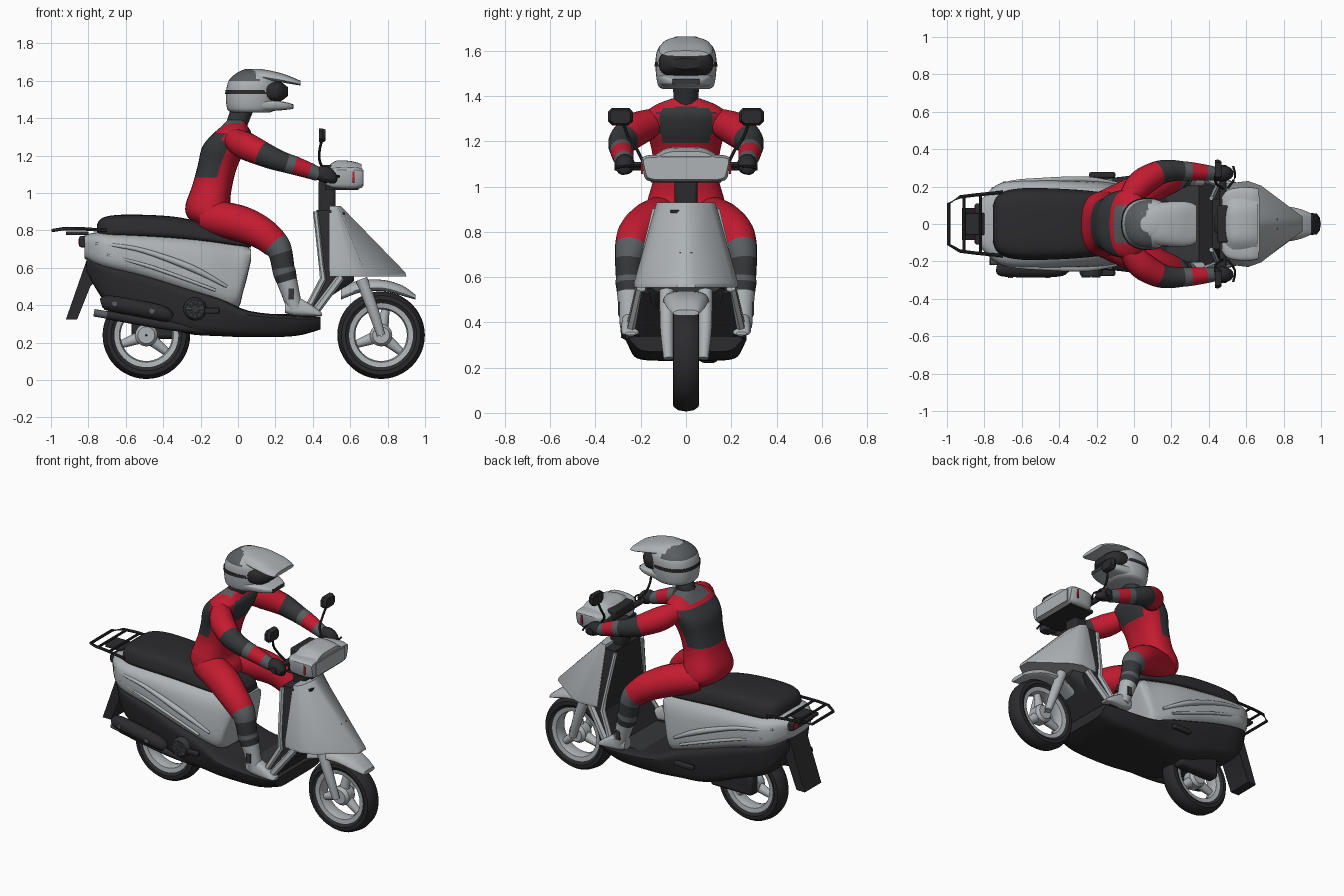
import bpy, bmesh, math
from mathutils import Vector


def mat(name, r, g, b):
    m = bpy.data.materials.new(name)
    m.diffuse_color = (r, g, b, 1)
    return m


SILVER = mat("silver paint", .42, .45, .47)
BLACK = mat("black plastic", .024, .024, .027)
RED = mat("red suit", .55, .011, .03)
DARK = mat("dark grey panel", .036, .038, .042)
GREY = mat("mid grey", .1, .11, .12)


def finish(name, bm, mats, angle=40, bevel=0):
    bmesh.ops.recalc_face_normals(bm, faces=bm.faces)
    me = bpy.data.meshes.new(name)
    bm.to_mesh(me)
    bm.free()
    ob = bpy.data.objects.new(name, me)
    bpy.context.collection.objects.link(ob)
    for m in mats:
        me.materials.append(m)
    bpy.ops.object.select_all(action='DESELECT')
    bpy.context.view_layer.objects.active = ob
    ob.select_set(True)
    bpy.ops.object.shade_smooth_by_angle(angle=math.radians(angle))
    if bevel:
        b = ob.modifiers.new("bevel", 'BEVEL')
        b.width, b.segments = bevel, 2
    return ob


def spline(pts, sub):
    """Catmull-Rom through tuples of any length."""
    out = []
    for i in range(len(pts) - 1):
        a, b, c, d = pts[max(i - 1, 0)], pts[i], pts[i + 1], pts[min(i + 2, len(pts) - 1)]
        for k in range(sub):
            t = k / sub
            out.append(tuple(.5 * (2 * q + (r - p) * t + (2 * p - 5 * q + 4 * r - s) * t * t
                                   + (3 * q - p - 3 * r + s) * t ** 3)
                             for p, q, r, s in zip(a, b, c, d)))
    return out + [tuple(pts[-1])]


def skin(name, rings, mats, seg=None, rule=None, loop=False, angle=40):
    """Bridge rings; colour by segment list or by a rule on the face centre."""
    bm = bmesh.new()
    vs = [[bm.verts.new(p) for p in r] for r in rings]
    n, m = len(rings[0]), len(rings)
    for i in range(m if loop else m - 1):
        for j in range(n):
            f = bm.faces.new((vs[i][j], vs[i][(j + 1) % n], vs[(i + 1) % m][(j + 1) % n], vs[(i + 1) % m][j]))
            c = f.calc_center_median()
            f.material_index = rule(c) if rule else (seg[i * len(seg) // (m - 1)] if seg else 0)
    if not loop:
        bm.faces.new(vs[0])
        e = bm.faces.new(vs[-1])
        e.material_index = seg[-1] if seg else 0
    return finish(name, bm, mats, angle)


def sup(t, n):
    c, s = math.cos(t), math.sin(t)
    return math.copysign(abs(c) ** (2 / n), c), math.copysign(abs(s) ** (2 / n), s)


def hull(name, st, mats, n=3, cy=0, sub=4, k=28, rule=None, angle=40):
    """Loft along x: stations are (x, low z, high z, low half width, high half width)."""
    rings = []
    for x, zb, zt, wb, wt in spline(st, sub):
        r = []
        for j in range(k):
            c, s = sup(2 * math.pi * (j + .5) / k, n)
            r.append((x, cy + (wb + (wt - wb) * (s + 1) / 2) * c, (zb + zt) / 2 + (zt - zb) / 2 * s))
        rings.append(r)
    return skin(name, rings, mats, rule=rule, angle=angle)


def stack(name, st, mats, n=2.3, sub=5, k=36, rule=None, angle=40):
    """Loft along z: stations are (z, back x, front x, half width)."""
    rings = []
    for z, a, b, w in spline(st, sub):
        q = [sup(2 * math.pi * (j + .5) / k, n) for j in range(k)]
        rings.append([((a + b) / 2 + (b - a) / 2 * c, w * s, z) for c, s in q])
    return skin(name, rings, mats, rule=rule, angle=angle)


def tube(name, pts, mats, seg=None, sub=4, k=14, loop=False):
    """Round limb or bar: points are (x, y, z, radius)."""
    p = spline(pts, sub)
    rings = []
    for i, q in enumerate(p):
        t = (Vector(p[min(i + 1, len(p) - 1)][:3]) - Vector(p[max(i - 1, 0)][:3])).normalized()
        u = t.cross(Vector((0, 1, 0)) if abs(t.y) < .9 else Vector((1, 0, 0))).normalized()
        v = t.cross(u)
        rings.append([Vector(q[:3]) + q[3] * (u * math.cos(a) + v * math.sin(a))
                      for a in (2 * math.pi * j / k for j in range(k))])
    return skin(name, rings, mats, seg=seg)


def box(name, c, s, m, bevel=0):
    bm = bmesh.new()
    bmesh.ops.create_cube(bm, size=1)
    for v in bm.verts:
        v.co = Vector(c) + Vector([a * b for a, b in zip(v.co, s)])
    return finish(name, bm, [m], 40, bevel)


def lathe(name, prof, c, m, k=48):
    """Spin a closed (radius, y) profile about the y axis."""
    rings = [[(c[0] + r * math.cos(a), c[1] + y, c[2] + r * math.sin(a)) for r, y in prof]
             for a in (2 * math.pi * i / k for i in range(k))]
    return skin(name, rings, [m], loop=True, angle=35)


# wheels
for tag, cx in (("front", .765), ("rear", -.49)):
    c = (cx, 0, .24)
    lathe(tag + "_tyre", [(.168, -.045), (.19, -.058), (.212, -.056), (.228, -.035), (.234, 0),
                          (.228, .035), (.212, .056), (.19, .058), (.168, .045)], c, BLACK)
    lathe(tag + "_rim", [(.172, -.047), (.172, .047), (.145, .042), (.138, .02), (.138, -.02), (.145, -.042)], c, SILVER)
    lathe(tag + "_hub", [(.005, -.05), (.045, -.05), (.06, -.03), (.06, .03), (.045, .05), (.005, .05)], c, SILVER, 24)
    for i in range(3):
        a = math.radians(80 + 120 * i)
        d = (math.cos(a), math.sin(a))
        tube(f"{tag}_spoke_{i}", [(cx + d[0] * r, 0, .24 + d[1] * r, w) for r, w in ((.03, .034), (.15, .02))],
             [SILVER], sub=1)

# bodywork
hull("lower_body", [(-.81, .58, .66, .1, .12), (-.7, .41, .62, .17, .21), (-.5, .33, .57, .2, .235),
                    (-.28, .25, .5, .215, .25), (-.1, .235, .44, .22, .26), (.06, .23, .37, .225, .28),
                    (.3, .235, .345, .22, .28), (.44, .27, .34, .2, .265)], [BLACK], 6)
hull("rear_cowl", [(-.82, .65, .775, .12, .13), (-.76, .61, .79, .19, .19), (-.68, .58, .79, .23, .225),
                   (-.5, .53, .785, .24, .23), (-.2, .43, .765, .25, .205), (-.02, .37, .74, .21, .17),
                   (.03, .48, .725, .18, .16), (.07, .64, .70, .14, .14)], [SILVER], 3.8)
hull("seat", [(-.755, .78, .83, .1, .08), (-.72, .76, .87, .17, .14), (-.6, .76, .885, .205, .165),
              (-.35, .75, .875, .2, .16), (-.15, .73, .835, .18, .14), (.02, .71, .80, .15, .11),
              (.07, .71, .75, .11, .08)], [BLACK], 4)
hull("floor_mat", [(.03, .34, .355, .2, .2), (.38, .335, .352, .2, .2)], [DARK], 8, sub=1)
for s, tag in ((-1, "right"), (1, "left")):
    tube(tag + "_side_trim", [(-.76, s * .188, .73, .006), (-.66, s * .222, .72, .01), (-.5, s * .234, .69, .013),
                              (-.25, s * .236, .6, .018), (-.06, s * .21, .5, .008)], [SILVER])
    tube(tag + "_lower_trim", [(-.7, s * .22, .67, .006), (-.45, s * .237, .6, .01),
                               (-.12, s * .233, .48, .008)], [SILVER])
    # passenger footrest
    box(tag + "_footrest", (-.17, s * .262, .37), (.14, .03, .03), BLACK, .008)

# tail light, mud flap and rack
box("tail_light", (-.82, 0, .74), (.06, .22, .06), BLACK, .01)
for y in (-.085, .085):
    box("tail_lens", (-.849, y, .74), (.008, .035, .03), RED)
box("rack_plate", (-.86, 0, .785), (.12, .12, .02), BLACK, .005)
skin("mud_flap", [[(-.81, y, .64), (-.92, y, .325), (-.86, y, .325), (-.79, y, .5), (-.69, y, .6)]
                  for y in (-.085, .085)], [BLACK])
tube("rack_frame", [(-.7, -.17, .8, .009), (-.85, -.155, .81, .009), (-.93, -.145, .81, .009),
                    (-.99, -.11, .8, .009), (-.99, .11, .8, .009), (-.93, .145, .81, .009),
                    (-.85, .155, .81, .009), (-.7, .17, .8, .009)], [BLACK], sub=1, k=8)
for x in (-.91, -.82):
    tube("rack_bar", [(x, -.15, .81, .008), (x, .15, .81, .008)], [BLACK], sub=1, k=8)

# exhaust and engine
tube("muffler", [(-.73, -.24, .41, .025), (-.68, -.242, .41, .042), (-.42, -.242, .36, .042),
                 (-.36, -.235, .33, .025)], [BLACK])
tube("exhaust_tip", [(-.77, -.2, .36, .02), (-.68, -.2, .345, .02)], [GREY], sub=1)
tube("exhaust_pipe", [(-.7, -.2, .35, .025), (-.36, -.2, .29, .025), (-.1, -.18, .26, .02)], [BLACK])
for x, z in ((-.66, .41), (-.46, .37)):
    lathe("muffler_bolt", [(.001, -.01), (.014, -.01), (.014, .01), (.001, .01)], (x, -.28, z), GREY, 12)
box("engine_case", (-.42, .1, .29), (.3, .08, .14), BLACK, .02)
lathe("fan_cover", [(.001, -.02), (.05, -.02), (.062, .0), (.062, .03), (.001, .03)], (-.23, -.262, .38), DARK, 24)
for i in range(10):
    a = i * math.pi / 5
    tube(f"fan_rib_{i}", [(-.23 + r * math.cos(a), -.283, .38 + r * math.sin(a), .004) for r in (.018, .05)],
         [GREY], sub=1, k=6)


# front shield
def band(z, pts):
    return [(x, y, z) for x, y in pts] + [(x, -y, z) for x, y in reversed(pts)]


skin("nose_shield", [band(.93, [(.49, .13), (.515, .13), (.535, .105), (.55, .02)]),
                     band(.575, [(.49, .215), (.61, .23), (.68, .205), (.895, .035)]),
                     band(.555, [(.49, .215), (.61, .228), (.68, .203), (.9, .04)])], [SILVER], angle=35)
skin("inner_shield", [band(z, [(a, w), (b, w)]) for z, a, b, w in
                      ((.91, .42, .5, .135), (.6, .445, .5, .205), (.53, .45, .56, .205), (.34, .34, .41, .25))],
     [BLACK], angle=20)
box("nose_slot", (.563, -.035, .89), (.02, .065, .012), BLACK)
for y in (-.025, .025):
    box("nose_screw", (.737, y, .705), (.06, .009, .009), DARK)
for s, tag in ((-1, "right"), (1, "left")):
    tube(tag + "_shield_edge", [(.415, s * .137, .9, .014), (.445, s * .203, .62, .014), (.455, s * .21, .54, .018),
                                (.355, s * .255, .35, .018)], [SILVER], sub=1, k=6)
    tube(tag + "_lower_shield", [(.55, s * .2, .55, .022), (.40, s * .245, .35, .022)], [SILVER], sub=1, k=6)
    # fork
    tube(tag + "_fork", [(.66, s * .085, .54, .032), (.72, s * .085, .38, .03), (.765, s * .078, .24, .022)], [SILVER])
hull("front_fender", [(.55, .43, .5, .09, .06), (.66, .47, .535, .115, .08), (.78, .475, .535, .11, .08),
                      (.88, .45, .505, .095, .06), (.95, .43, .455, .06, .05)], [SILVER], 3)
hull("wheel_well", [(.5, .45, .556, .15, .2), (.62, .53, .556, .12, .16)], [DARK], 6, sub=1)

# steering head and handlebar
box("steering_column", (.475, 0, .97), (.09, .1, .2), BLACK, .015)
hull("handlebar_cowl", [(.47, 1.04, 1.12, .13, .15), (.5, 1.025, 1.135, .17, .185), (.56, 1.02, 1.14, .18, .2),
                        (.63, 1.02, 1.14, .18, .2), (.665, 1.03, 1.13, .17, .195)], [SILVER], 7, angle=30)
hull("cowl_hood", [(.49, 1.1, 1.15, .17, .07), (.53, 1.1, 1.175, .19, .085), (.61, 1.1, 1.17, .19, .085),
                   (.66, 1.1, 1.155, .18, .08)], [SILVER], 5, sub=2, angle=30)
box("headlight", (.666, 0, 1.08), (.009, .3, .085), SILVER)
box("dash_panel", (.475, 0, 1.12), (.06, .2, .06), BLACK, .01)
box("cowl_base", (.555, 0, 1.027), (.18, .31, .02), BLACK)
tube("handlebar", [(.475, -.315, 1.09, .019), (.475, .315, 1.09, .019)], [BLACK], sub=1)
for s, tag in ((-1, "right"), (1, "left")):
    box(tag + "_cowl_stripe", (.618, s * .194, 1.085), (.01, .009, .06), RED)
    tube(tag + "_brake_lever", [(.5, s * .19, 1.09, .007), (.54, s * .25, 1.09, .006), (.53, s * .31, 1.085, .006)], [BLACK], k=8)
    tube(tag + "_mirror_stem", [(.475, s * .19, 1.11, .007), (.44, s * .215, 1.16, .007), (.435, s * .255, 1.22, .007),
                                (.45, s * .28, 1.29, .007)], [BLACK], k=8)
    skin(tag + "_mirror", [[(x, s * .29 + w * a, 1.308 + w * b) for a, b in
                            ((-.055, .022), (-.04, .038), (.04, .038), (.055, .022), (.055, -.02), (.035, -.038),
                             (-.035, -.038), (-.055, -.02))] for x, w in ((.432, .95), (.45, 1), (.468, .8))], [BLACK])


# rider torso with chest and back panels
def suit(c):
    if 1.19 < c.z < 1.36 and abs(c.y) < .125 and c.x > -.35 + .3 * c.z:
        return 1
    if 1.09 < c.z < 1.32 and abs(c.y) < .178 and c.x < -.12 + .35 * (c.z - 1.1):
        return 1
    return 2 if c.z > 1.335 and abs(c.y) < .1 and c.x < .02 else 0


stack("torso", [(.83, -.23, .0, .15), (.88, -.275, -.01, .175), (.94, -.28, -.04, .17), (1.04, -.245, -.03, .145),
                (1.15, -.215, .0, .15), (1.25, -.19, .05, .175), (1.32, -.13, .07, .18), (1.36, -.085, .05, .135),
                (1.39, -.055, .035, .06)], [RED, DARK, GREY], 2.5, rule=suit)
tube("neck", [(-.01, 0, 1.36, .055), (.03, 0, 1.47, .06)], [DARK], sub=1)

for s, tag in ((-1, "right"), (1, "left")):
    # arm, glove
    tube(tag + "_arm", [(-.03, s * .13, 1.29, .058), (.035, s * .215, 1.255, .074), (.13, s * .272, 1.21, .066),
                        (.20, s * .285, 1.18, .058), (.26, s * .284, 1.16, .052), (.30, s * .282, 1.148, .05),
                        (.38, s * .275, 1.12, .043), (.43, s * .27, 1.1, .037)],
         [RED, DARK, GREY], seg=[0, 0, 1, 1, 2, 0, 2], k=18)
    tube(tag + "_glove", [(.42, s * .27, 1.105, .034), (.465, s * .27, 1.1, .044), (.5, s * .27, 1.075, .036),
                          (.505, s * .265, 1.055, .018)], [BLACK])
    # leg, boot
    tube(tag + "_leg", [(-.17, s * .08, .875, .092), (0, s * .155, .84, .097), (.12, s * .215, .79, .087),
                        (.2, s * .24, .725, .075), (.228, s * .25, .675, .064), (.242, s * .25, .6, .06),
                        (.25, s * .25, .57, .061), (.262, s * .25, .53, .055), (.285, s * .25, .45, .047),
                        (.305, s * .25, .38, .042)],
         [RED, DARK, GREY, SILVER], seg=[0, 0, 0, 2, 1, 2, 1, 3, 3], k=20)
    hull(tag + "_boot", [(.25, .36, .43, .035, .03), (.3, .345, .45, .045, .035), (.38, .343, .41, .046, .035),
                         (.43, .343, .375, .04, .03), (.45, .343, .358, .025, .02)], [SILVER], 3, cy=s * .245)
    box(tag + "_boot_buckle", (.285, s * .297, .46), (.03, .009, .06), DARK)

# helmet
stack("helmet", [(1.43, -.03, .17, .1), (1.45, -.058, .2, .125), (1.53, -.065, .215, .135), (1.6, -.05, .215, .128),
                 (1.64, -.01, .18, .095), (1.662, .035, .13, .045)], [SILVER, GREY], 2.3, k=44,
      rule=lambda c: int(c.z > 1.605 and c.x < .05 + .4 * abs(c.y - .02)))
stack("goggle_strap", [(1.53, -.069, .21, .139), (1.55, -.068, .21, .138)], [BLACK], 2.3, sub=1)
hull("chin_guard", [(.1, 1.435, 1.5, .12, .13), (.2, 1.44, 1.495, .105, .115), (.26, 1.445, 1.485, .085, .09),
                    (.293, 1.45, 1.475, .06, .06)], [SILVER], 4)
hull("goggles", [(.12, 1.485, 1.6, .115, .125), (.2, 1.485, 1.6, .118, .12), (.235, 1.495, 1.59, .1, .105),
                 (.268, 1.52, 1.565, .06, .06)], [BLACK], 3)
box("chin_vent", (.291, 0, 1.463), (.009, .12, .022), DARK)
hull("helmet_peak", [(.04, 1.63, 1.66, .1, .05), (.14, 1.605, 1.66, .132, .08), (.24, 1.59, 1.638, .138, .09),
                     (.3, 1.58, 1.615, .13, .09), (.335, 1.575, 1.6, .11, .08)], [SILVER], 3)
